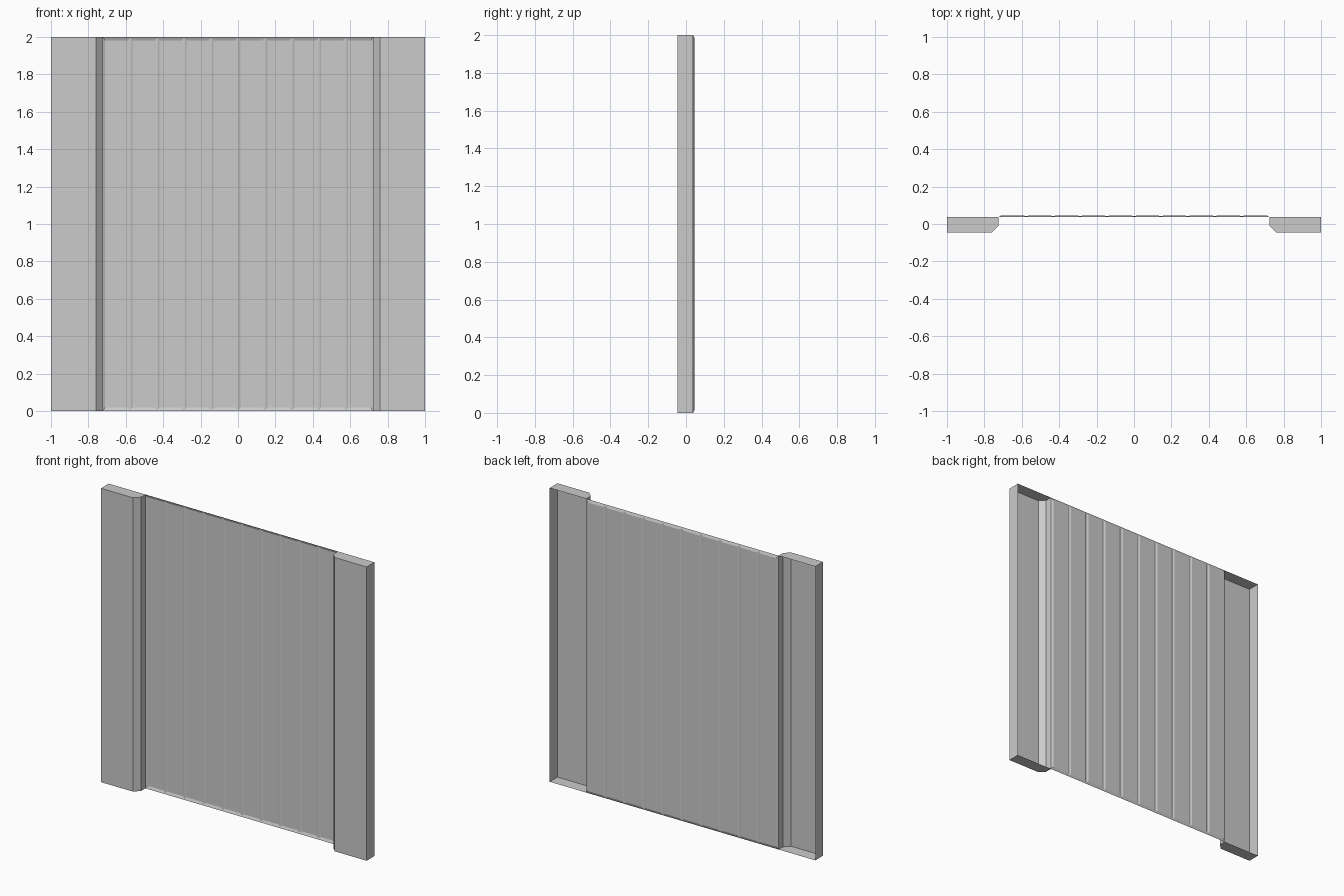
import bpy

if "Cube" in bpy.data.objects:
    bpy.data.objects.remove(bpy.data.objects["Cube"])

H = 2.0
BACK = 0.038      # back plane of the posts
FRONT = -0.045
INNER = 0.724     # inner edge of the posts


def make(name, verts, faces):
    mesh = bpy.data.meshes.new(name)
    mesh.from_pydata(verts, [], faces)
    mesh.update()
    obj = bpy.data.objects.new(name, mesh)
    bpy.context.collection.objects.link(obj)
    return obj


# side posts: chamfered shells with end caps, open at the back
def post(name, s):
    prof = [(1, BACK), (1, FRONT), (0.76, FRONT), (INNER, -0.009), (INNER, BACK)]
    n = len(prof)
    verts = [(s * x, y, z) for z in (0, H) for x, y in prof]
    faces = [(i, i + 1, i + 1 + n, i + n) for i in range(n - 1)]
    faces += [tuple(range(n)), tuple(range(n, 2 * n))[::-1]]
    # orient outward on both sides
    if s > 0:
        faces = [f[::-1] for f in faces]
    return make(name, verts, faces)


post("left_post", -1)
post("right_post", 1)

# recessed sheet: nine shallow vertical ribs, all edges bent forward to the posts
DEPTH, RIB, PITCH, LIP = 0.0075, 0.0035, 0.144, 0.018
profile = [(-INNER, 0.0), (-0.71, DEPTH)]
for k in range(-4, 5):
    c = k * PITCH
    profile += [(c - 0.013, DEPTH), (c - 0.004, RIB), (c + 0.004, RIB), (c + 0.013, DEPTH)]
profile += [(0.71, DEPTH), (INNER, 0.0)]

verts, faces = [], []
for x, d in profile:
    lip = LIP * max(d, 0.0001) / DEPTH
    verts += [(x, BACK, 0), (x, BACK + d, lip), (x, BACK + d, H - lip), (x, BACK, H)]
for i in range(len(profile) - 1):
    for j in range(3):
        a = i * 4 + j
        faces.append((a, a + 4, a + 5, a + 1))
make("corrugated_sheet", verts, faces)
